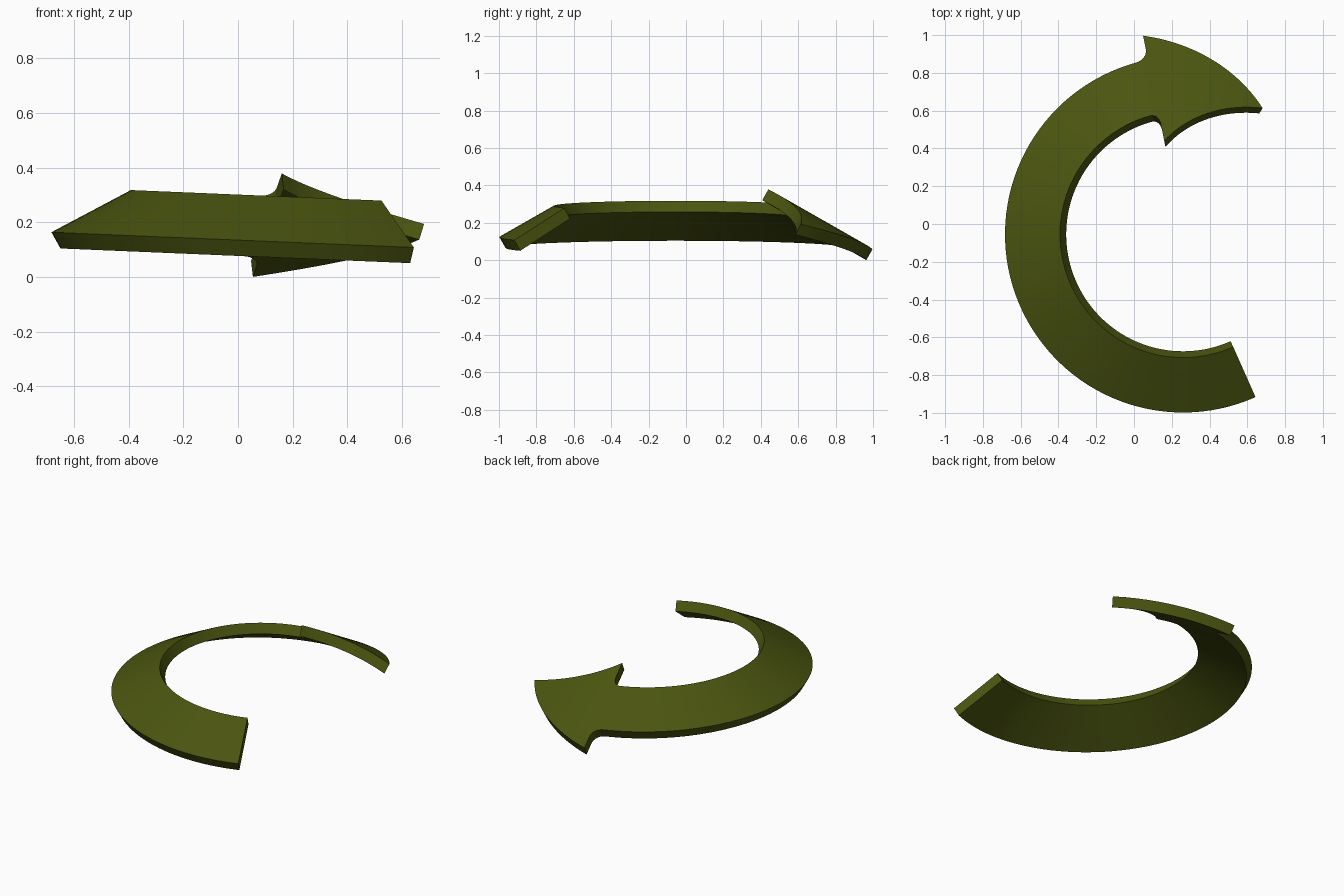
import bpy, bmesh
from math import radians, degrees, sin, cos

if "Cube" in bpy.data.objects:
    bpy.data.objects.remove(bpy.data.objects["Cube"])

CX, CY = 0.26, -0.055            # centre of the arc
R_IN, R_OUT = 0.652, 0.943       # shaft edges on the upper surface
MID = 0.79                       # radius of the arrow tip
BARB_IN, BARB_OUT = 0.505, 1.073
A_TAIL, A_BARB, A_TIP = 294.0, 101.4, 57.8
FILLET = 0.055
SLOPE, TILT = 0.572, 0.042


def point(r, a, lower):
    """Point on the tilted cone; lower side is offset square to the slope."""
    z = 0.1255 - SLOPE * (r - 0.94)
    if lower:
        r, z = r - 0.033, z - 0.058
    x, y = r * cos(radians(a)), r * sin(radians(a))
    return (CX + x, CY + y, z - TILT * x)


# sections along the sweep: (angle, inner radius, outer radius)
fillet_start = A_BARB + degrees(FILLET / MID)
N = 64
sections = [(A_TAIL + (fillet_start - A_TAIL) * i / N, R_IN, R_OUT) for i in range(N)]
for i in range(9):
    t = radians(90 * i / 8)
    w = FILLET * (1 - cos(t))
    sections.append((A_BARB + degrees(FILLET * (1 - sin(t)) / MID), R_IN - w, R_OUT + w))
step = len(sections) - 1         # the barbs jump outward here
for i in range(21):
    f = i / 20
    sections.append((A_BARB + (A_TIP - A_BARB) * f,
                     BARB_IN + (MID - BARB_IN) * f,
                     BARB_OUT + (MID - BARB_OUT) * f))

bm = bmesh.new()
rows = [[bm.verts.new(point(r, a, low)) for low in (False, True) for r in (ri, ro)]
        for a, ri, ro in sections]
bm.faces.new([rows[0][k] for k in (0, 1, 3, 2)])          # tail cap
for i in range(len(rows) - 1):
    p, q = rows[i], rows[i + 1]
    bm.faces.new((p[0], p[2], q[2], q[0]))                # inner wall
    bm.faces.new((p[1], q[1], q[3], p[3]))                # outer wall
    if i == step:
        continue
    for k in (0, 2):                                      # upper and lower surface
        ring = [p[k]]
        if i == step + 1:
            ring += [rows[step][k], rows[step][k + 1]]
        bm.faces.new(ring + [p[k + 1], q[k + 1], q[k]])
bmesh.ops.remove_doubles(bm, verts=bm.verts, dist=1e-5)
bmesh.ops.recalc_face_normals(bm, faces=bm.faces)

mesh = bpy.data.meshes.new("curved_arrow")
bm.to_mesh(mesh)
bm.free()
arrow = bpy.data.objects.new("curved_arrow", mesh)
bpy.context.collection.objects.link(arrow)

# olive green finish
mat = bpy.data.materials.new("olive_green")
mat.diffuse_color = (0.07, 0.09, 0.005, 1)
mat.use_nodes = True
mat.node_tree.nodes["Principled BSDF"].inputs["Base Color"].default_value = mat.diffuse_color
mesh.materials.append(mat)

bpy.context.view_layer.objects.active = arrow
arrow.select_set(True)
bpy.ops.object.shade_smooth_by_angle(angle=radians(30))
